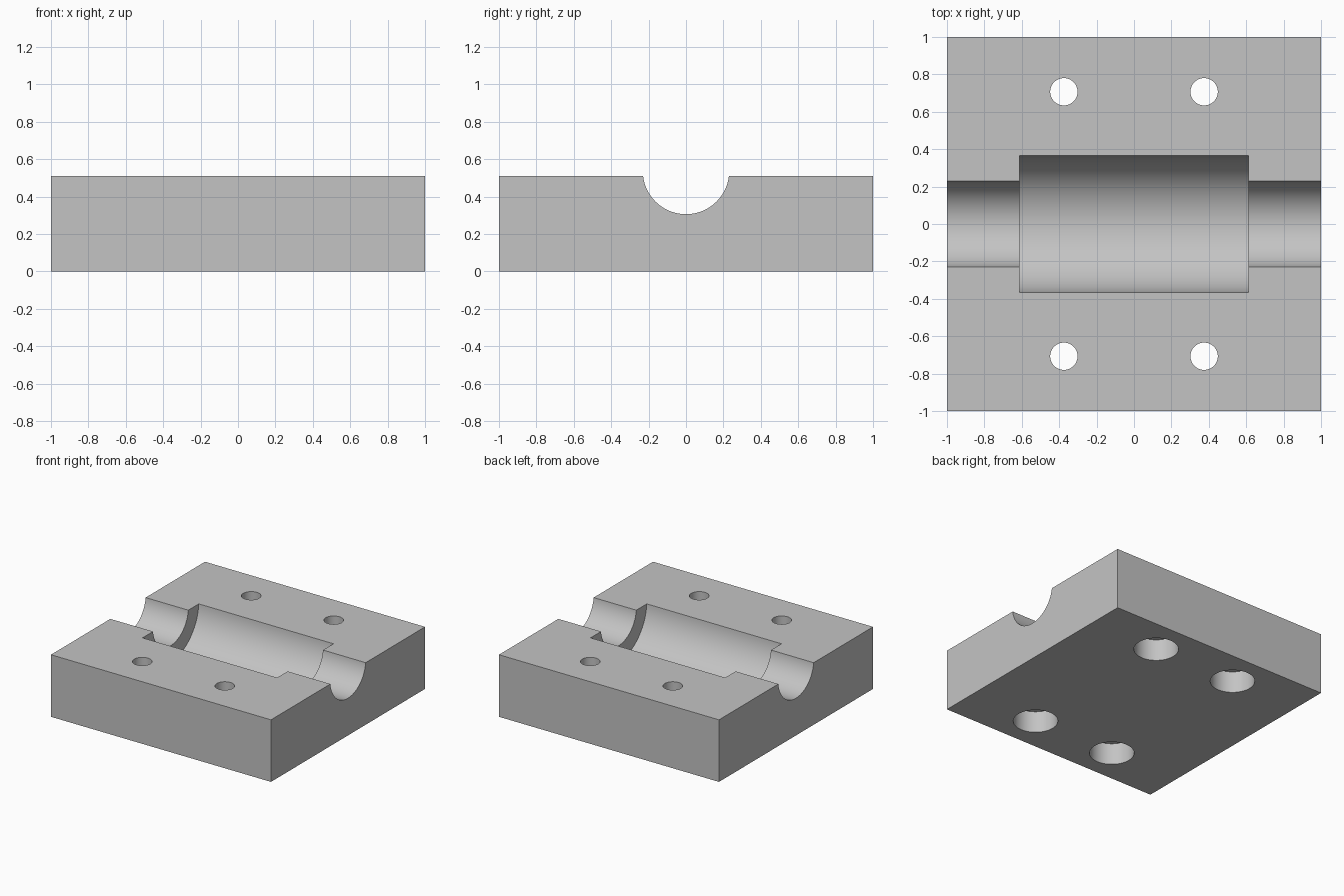
import bpy
import math

old = bpy.data.objects.get("Cube")
if old:
    bpy.data.objects.remove(old, do_unlink=True)

HEIGHT = 0.51
AXIS_Z = 0.537

# Plain grey material
grey = bpy.data.materials.new("plain grey")
grey.use_nodes = True
colour = (0.55, 0.55, 0.55, 1)
grey.diffuse_color = colour
grey.node_tree.nodes["Principled BSDF"].inputs["Base Color"].default_value = colour

# Block
bpy.ops.mesh.primitive_cube_add(size=1, location=(0, 0, HEIGHT / 2))
block = bpy.context.object
block.name = "bearing_block"
block.scale = (2, 2, HEIGHT)
bpy.ops.object.transform_apply(location=True, rotation=True, scale=True)
block.data.materials.append(grey)
cutters = []


def cut(name, radius, length, location, along_x=False):
    """Subtract a round bore from the block."""
    turn = (0, math.pi / 2, 0) if along_x else (0, 0, 0)
    bpy.ops.mesh.primitive_cylinder_add(vertices=96, radius=radius, depth=length,
                                        location=location, rotation=turn)
    cutter = bpy.context.object
    cutter.name = name
    cutter.data.materials.append(grey)
    cutter.hide_render = True
    cutters.append(cutter)
    mod = block.modifiers.new(name, "BOOLEAN")
    mod.operation = "DIFFERENCE"
    mod.solver = "EXACT"
    mod.object = cutter


# Shaft channel and wider central pocket
cut("shaft_channel", 0.231, 2.4, (0, 0, AXIS_Z), along_x=True)
cut("bearing_pocket", 0.366, 1.224, (0, 0, AXIS_Z), along_x=True)

# Bolt holes with counterbores from below
BORE_DEPTH = 0.178
for x in (-0.375, 0.375):
    for y in (-0.707, 0.707):
        cut("bolt_hole", 0.073, 1.4, (x, y, HEIGHT / 2))
        cut("counterbore", 0.168, 2 * BORE_DEPTH, (x, y, 0))

# Bake the cuts and smooth the round walls
bpy.ops.object.select_all(action="DESELECT")
block.select_set(True)
bpy.context.view_layer.objects.active = block
for mod in list(block.modifiers):
    bpy.ops.object.modifier_apply(modifier=mod.name)
for cutter in cutters:
    bpy.data.objects.remove(cutter, do_unlink=True)
bpy.ops.object.shade_smooth_by_angle(angle=math.radians(30))
